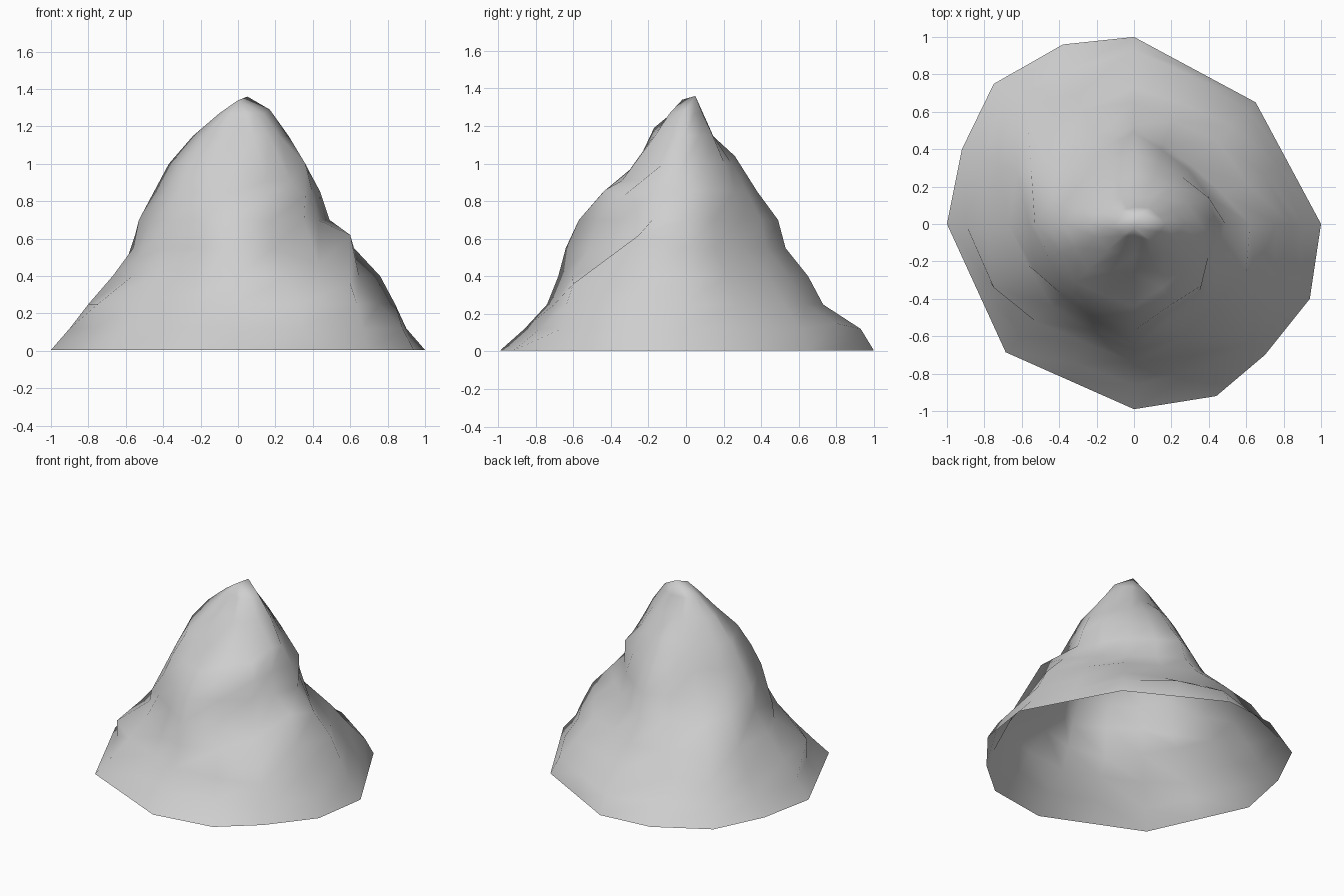
import bpy
import bmesh
from math import cos, sin, radians
from mathutils import Vector

if "Cube" in bpy.data.objects:
    bpy.data.objects.remove(bpy.data.objects["Cube"], do_unlink=True)


def make_material(name, colour):
    material = bpy.data.materials.new(name)
    material.use_nodes = True
    material.diffuse_color = colour
    material.node_tree.nodes["Principled BSDF"].inputs["Base Color"].default_value = colour
    return material


def polar(degrees, radius, height):
    angle = radians(degrees)
    return Vector((radius * cos(angle), radius * sin(angle), height))


# Radius of each slope, counter-clockwise from the left, at these heights
heights = [0.005, 0.12, 0.25, 0.4, 0.55, 0.7, 0.85, 1.0, 1.15, 1.27]
slopes = {
    "left": [1.0, .9, .84, .76, .62, .49, .44, .36, .27, .18],
    "back_left": [.92, .86, .74, .6, .44, .41, .36, .29, .2, .12],
    "back": [1.0, .93, .73, .65, .53, .49, .38, .27, .14, .09],
    "back_right": [1.06, .97, .88, .78, .55, .44, .36, .28, .18, .1],
    "right": [1.0, .9, .8, .67, .56, .53, .45, .37, .24, .1],
    "front_right": [.97, .86, .74, .62, .54, .51, .44, .35, .2, .09],
    "front": [.99, .86, .74, .68, .64, .57, .44, .26, .17, .06],
    "front_left": [.99, .94, .9, .72, .52, .5, .48, .37, .23, .12],
}

# Ridges, lips and ledges: (angle, ring) -> point that sticks out
crags = {
    # corners of the foot
    (112.5, 0): (-.38, .96, .005),
    (157.5, 0): (-.92, .4, .005),
    (292.5, 0): (.44, -.92, .005),
    (337.5, 0): (.94, -.4, .005),
    (337.5, 1): (.88, -.36, .12),
    # low shelves
    (67.5, 1): (.29, .8, .15),
    (45, 3): (.45, .44, .39),
    (135, 3): (-.57, .54, .4),
    (135, 4): (-.4, .38, .53),
    (202.5, 2): (-.75, -.34, .25),
    (247.5, 1): (-.31, -.75, .13),
    (247.5, 2): (-.25, -.64, .25),
    (247.5, 3): (-.23, -.57, .36),
    (315, 3): (.6, -.6, .36),
    (315, 4): (.43, -.43, .46),
    # side buttresses
    (157.5, 4): (-.55, .29, .62),
    (202.5, 4): (-.53, -.25, .5),
    (337.5, 4): (.6, -.25, .62),
    # high ledges
    (22.5, 6): (.4, .14, .86),
    (292.5, 6): (.2, -.43, .86),
    (315, 6): (.36, -.33, .83),
    (292.5, 7): (.15, -.34, .91),
    (315, 7): (.28, -.24, .91),
    (337.5, 7): (.36, -.12, 1.0),
    (0, 7): (.37, -.02, .98),
    (90, 7): (0, .26, 1.04),
    (112.5, 7): (-.1, .24, 1.02),
    (270, 8): (0, -.17, 1.19),
    (0, 9): (.17, 0, 1.29),
}

# Rings of points: the eight slopes with a softened ridge between each pair
profiles = list(slopes.values())
count = len(profiles)
rings = []
for level, height in enumerate(heights):
    main = [polar(360 / count * i, p[level], height) for i, p in enumerate(profiles)]
    ring = []
    for i, point in enumerate(main):
        between = (point + main[(i + 1) % count]) / 2
        if level:
            between.xy *= 1.02
        ring += [point, between]
    for i in range(len(ring)):
        key = (360 / len(ring) * i, level)
        if key in crags:
            ring[i] = Vector(crags[key])
    rings.append(ring)

# Mountain shell, open underneath
bm = bmesh.new()
loops = [[bm.verts.new(point) for point in ring] for ring in rings]
sides = len(loops[0])
for lower, upper in zip(loops, loops[1:]):
    for i in range(sides):
        j = (i + 1) % sides
        bm.faces.new((lower[i], lower[j], upper[j], upper[i]))

# Twin-peaked summit: back half rises to one tip, front half to the other
summit = bm.verts.new((.05, .05, 1.36))
shoulder = bm.verts.new((0, -.02, 1.34))
crest = loops[-1]
half = sides // 2
for i in range(sides):
    bm.faces.new((crest[i], crest[(i + 1) % sides], summit if i < half else shoulder))
bm.faces.new((crest[0], summit, shoulder))
bm.faces.new((crest[half], shoulder, summit))

bmesh.ops.recalc_face_normals(bm, faces=bm.faces)
mesh = bpy.data.meshes.new("mountain")
bm.to_mesh(mesh)
bm.free()
mountain = bpy.data.objects.new("mountain", mesh)
bpy.context.collection.objects.link(mountain)
mesh.materials.append(make_material("stone_grey", (0.62, 0.62, 0.62, 1)))
mesh.shade_smooth()
